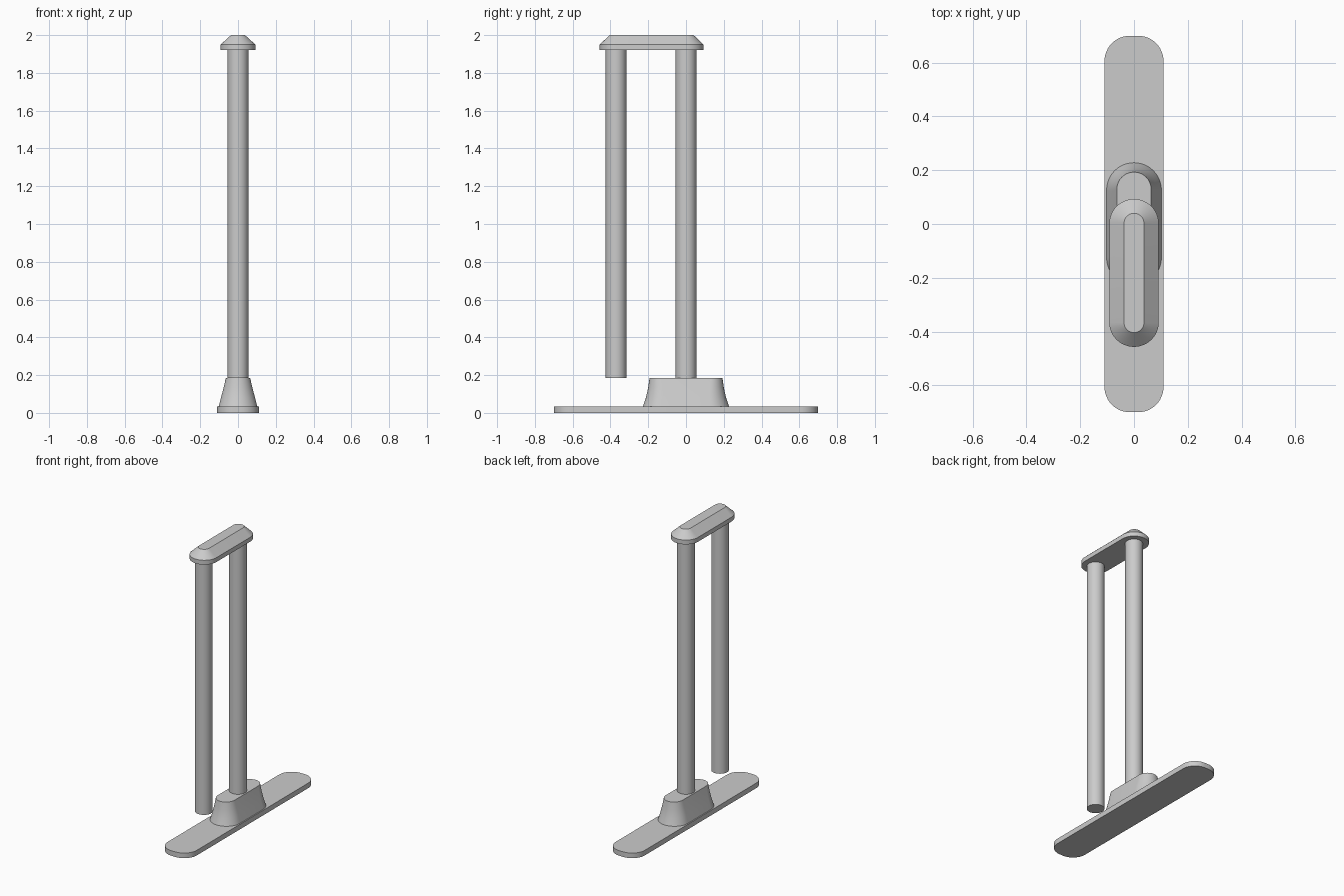
import bpy, bmesh, math

cube = bpy.data.objects.get("Cube")
if cube:
    bpy.data.objects.remove(cube)

GREY = (0.6, 0.6, 0.6, 1.0)
grey = bpy.data.materials.new("plain grey")
grey.use_nodes = True
grey.diffuse_color = GREY
grey.node_tree.nodes["Principled BSDF"].inputs["Base Color"].default_value = GREY


def rounded_outline(hx, hy, r, steps=12):
    """Rounded rectangle, counter-clockwise; r == hx gives full round ends."""
    points = []
    for corner, (sx, sy) in enumerate([(1, 1), (-1, 1), (-1, -1), (1, -1)]):
        for i in range(steps + 1):
            a = (corner + i / steps) * math.pi / 2
            points.append((sx * (hx - r) + r * math.cos(a),
                           sy * (hy - r) + r * math.sin(a)))
    return points


def loft(name, levels, y=0.0):
    """Stack rounded outlines given as (z, half width, half length, radius)."""
    bm = bmesh.new()
    rings = [[bm.verts.new((px, py + y, z)) for px, py in rounded_outline(hx, hy, r)]
             for z, hx, hy, r in levels]
    for low, high in zip(rings, rings[1:]):
        for i in range(len(low)):
            j = (i + 1) % len(low)
            bm.faces.new((low[i], low[j], high[j], high[i]))
    bm.faces.new(rings[0][::-1])
    bm.faces.new(rings[-1])
    bmesh.ops.remove_doubles(bm, verts=bm.verts, dist=0.0001)
    bmesh.ops.recalc_face_normals(bm, faces=bm.faces)
    mesh = bpy.data.meshes.new(name)
    bm.to_mesh(mesh)
    bm.free()
    mesh.materials.append(grey)
    obj = bpy.data.objects.new(name, mesh)
    bpy.context.collection.objects.link(obj)
    bpy.ops.object.select_all(action="DESELECT")
    obj.select_set(True)
    bpy.context.view_layer.objects.active = obj
    bpy.ops.object.shade_smooth_by_angle(angle=math.radians(30))


# Long flat base plate
loft("base_plate", [(0, 0.11, 0.7, 0.095), (0.035, 0.11, 0.7, 0.095)])

# Flared foot holding the post
loft("foot", [(0.035, 0.102, 0.228, 0.102),
              (0.085, 0.089, 0.211, 0.089),
              (0.135, 0.076, 0.2, 0.076),
              (0.185, 0.064, 0.193, 0.064)])

# Standing post and the hanging tube in front of it
R = 0.055
for name, y in (("post", 0.0), ("hanging_tube", -0.37)):
    loft(name, [(0.185, R, R, R), (1.92, R, R, R)], y)

# Bevelled cap bridging both tubes
loft("top_cap", [(1.92, 0.092, 0.275, 0.092),
                 (1.95, 0.092, 0.275, 0.092),
                 (2.0, 0.037, 0.222, 0.037)], y=-0.182)
